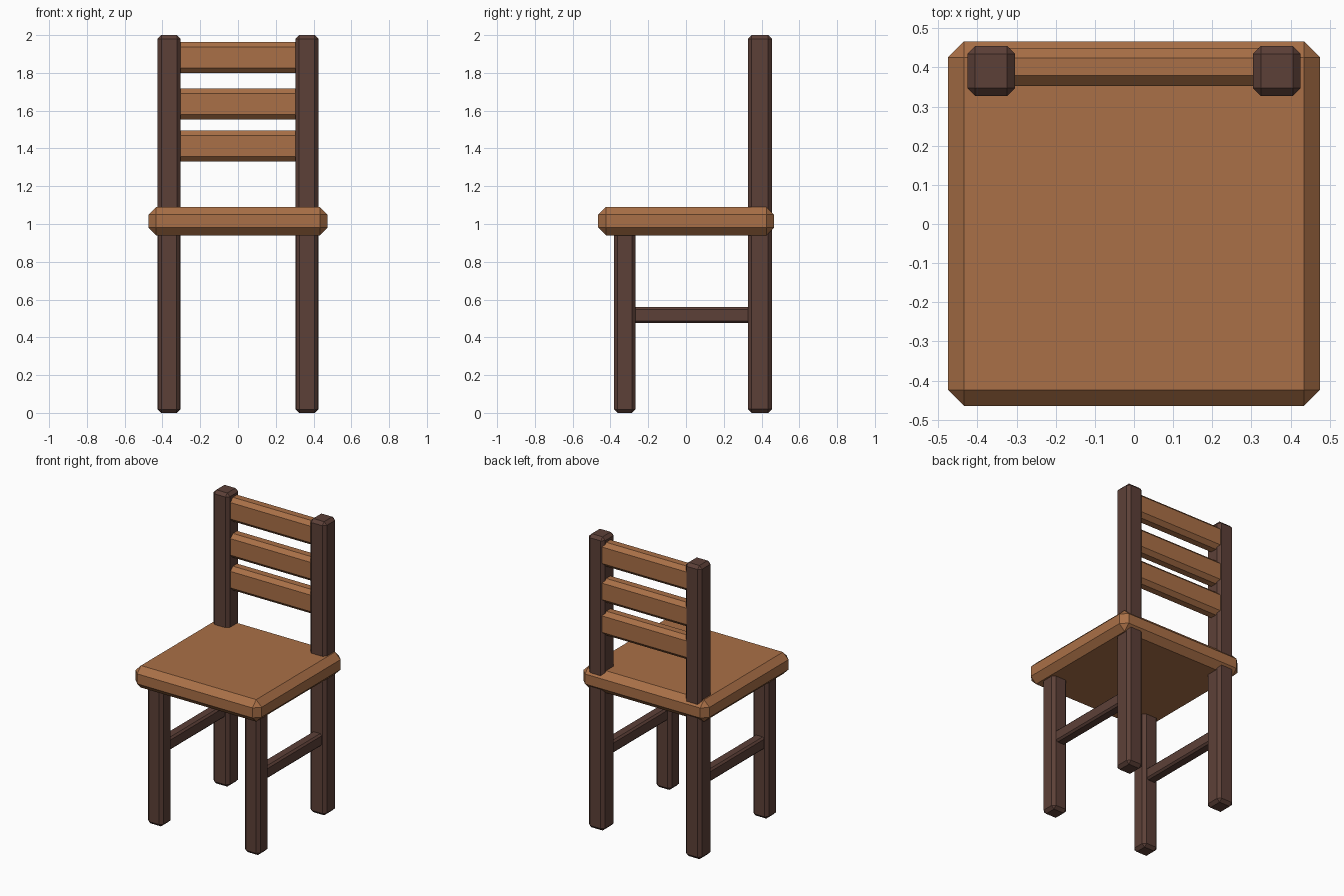
import bpy
import bmesh
from mathutils import Vector

cube = bpy.data.objects.get("Cube")
if cube:
    bpy.data.objects.remove(cube, do_unlink=True)


def material(name, color):
    mat = bpy.data.materials.new(name)
    mat.use_nodes = True
    mat.diffuse_color = color
    mat.node_tree.nodes["Principled BSDF"].inputs["Base Color"].default_value = color
    return mat


light_wood = material("light_wood", (0.402, 0.162, 0.063, 1))
dark_wood = material("dark_wood", (0.108, 0.051, 0.039, 1))


def chamfered_box(name, low, high, chamfer, mat):
    """Box between two corners with every edge chamfered flat."""
    low, high = Vector(low), Vector(high)
    mesh = bpy.data.meshes.new(name)
    bm = bmesh.new()
    bmesh.ops.create_cube(bm, size=1)
    bmesh.ops.scale(bm, vec=high - low, verts=bm.verts)
    bmesh.ops.translate(bm, vec=(low + high) / 2, verts=bm.verts)
    bmesh.ops.bevel(bm, geom=bm.edges[:], offset=chamfer, segments=1,
                    profile=0.5, affect='EDGES')
    bm.to_mesh(mesh)
    bm.free()
    mesh.materials.append(mat)
    obj = bpy.data.objects.new(name, mesh)
    bpy.context.collection.objects.link(obj)
    return obj


# Seat
chamfered_box("seat", (-0.475, -0.465, 0.94), (0.475, 0.467, 1.09), 0.041, light_wood)

# Legs and side stretchers, one set per side
for side, x in (("left", 0.365), ("right", -0.365)):
    chamfered_box(f"back_post_{side}", (x - 0.061, 0.327, 0), (x + 0.061, 0.455, 2),
                  0.02, dark_wood)
    chamfered_box(f"front_leg_{side}", (x - 0.058, -0.382, 0), (x + 0.058, -0.268, 1.0),
                  0.019, dark_wood)
    chamfered_box(f"stretcher_{side}", (x - 0.037, -0.29, 0.475), (x + 0.037, 0.345, 0.56),
                  0.012, dark_wood)

# Backrest slats, ends seated inside the posts
for level, z in (("lower", 1.413), ("middle", 1.636), ("upper", 1.882)):
    chamfered_box(f"{level}_slat", (-0.345, 0.353, z - 0.082), (0.345, 0.45, z + 0.082),
                  0.026, light_wood)
